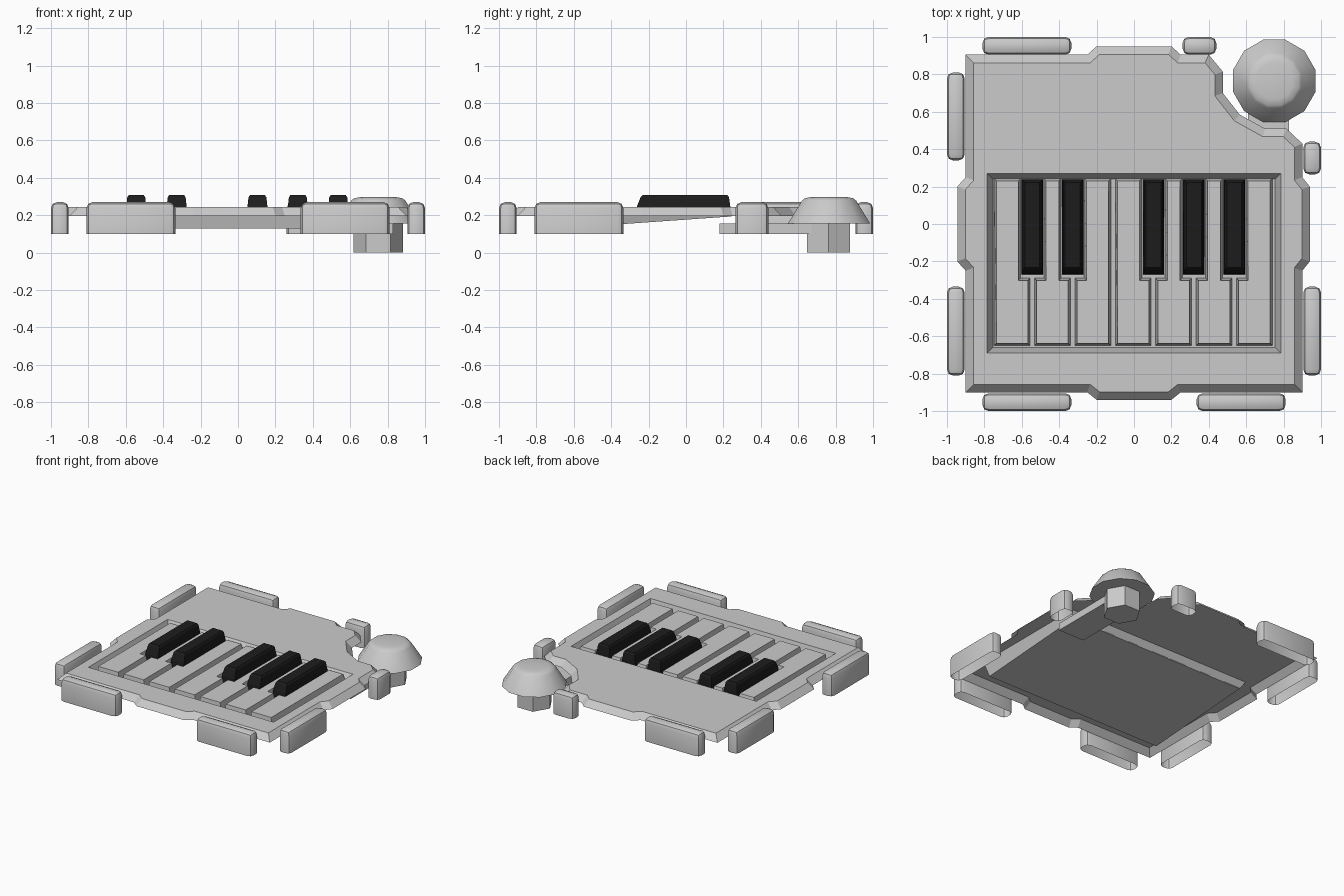
import bpy, bmesh
from math import pi
from mathutils import Vector, Matrix

if "Cube" in bpy.data.objects:
    bpy.data.objects.remove(bpy.data.objects["Cube"])

black = bpy.data.materials.new("black_key")
black.diffuse_color = (0.012, 0.012, 0.012, 1)
black.use_nodes = True
black.node_tree.nodes["Principled BSDF"].inputs["Base Color"].default_value = black.diffuse_color


def finish(bm, name, mat=None, smooth=False):
    bmesh.ops.recalc_face_normals(bm, faces=bm.faces) if mat or smooth else None
    me = bpy.data.meshes.new(name)
    bm.to_mesh(me)
    bm.free()
    ob = bpy.data.objects.new(name, me)
    bpy.context.collection.objects.link(ob)
    if mat:
        me.materials.append(mat)
    if smooth:
        bpy.ops.object.select_all(action='DESELECT')
        ob.select_set(True)
        bpy.context.view_layer.objects.active = ob
        bpy.ops.object.shade_smooth_by_angle(angle=0.7)
    return ob


def inset(pts, d):
    """Mitred inward offset of a counter-clockwise outline."""
    out = []
    for i, p in enumerate(pts):
        p = Vector(p)
        a = (p - Vector(pts[i - 1])).normalized()
        b = (Vector(pts[(i + 1) % len(pts)]) - p).normalized()
        na, nb = Vector((-a.y, a.x)), Vector((-b.y, b.x))
        out.append(p + (na + nb) * d / (1 + na.dot(nb)))
    return out


def ring(bm, pts, z):
    return [bm.verts.new((p[0], p[1], z(p[1]) if callable(z) else z)) for p in pts]


def bridge(bm, a, b):
    for i in range(len(a)):
        j = (i + 1) % len(a)
        bm.faces.new((a[i], a[j], b[j], b[i]))


def rect(x0, x1, y0, y1):
    return [(x0, y0), (x1, y0), (x1, y1), (x0, y1)]


def floor_z(y):
    return 0.128 + (y + 0.69) * 0.07


# Case: open shell with sloped skirt, corner cutout and tilted key well
outline = [(-.9, -.9), (-.25, -.9), (-.2, -.94), (.2, -.94), (.25, -.9), (.9, -.9),
           (.9, -.25), (.94, -.2), (.94, .2), (.9, .25), (.9, .43), (.815, .51),
           (.70, .51), (.565, .585), (.475, .70), (.475, .815), (.40, .905), (.25, .905),
           (.2, .95), (-.2, .95), (-.25, .905), (-.9, .905), (-.9, .25),
           (-.945, .2), (-.945, -.2), (-.9, -.25)]
well = rect(-.785, .785, -.69, .27)
bm = bmesh.new()
skirt = ring(bm, outline, 0.197)
edge = ring(bm, inset(outline, 0.043), 0.243)
bridge(bm, skirt, edge)
rim = ring(bm, well, 0.243)
low = ring(bm, inset(well, 0.03), floor_z)
bridge(bm, rim, low)
bm.faces.new(low)
fill = [bm.edges.get((r[i - 1], r[i])) for r in (edge, rim) for i in range(len(r))]
bmesh.ops.triangle_fill(bm, use_beauty=True, edges=fill, normal=(0, 0, 1))
bmesh.ops.recalc_face_normals(bm, faces=bm.faces)
bm.normal_update()
if max(bm.faces, key=lambda f: f.calc_area()).normal.z < 0:
    bmesh.ops.reverse_faces(bm, faces=bm.faces)
finish(bm, "case")

# White keys, notched on the sides that carry a black key
pitch = 0.216
x_left = -0.76
gaps = {1, 2, 4, 5, 6}
for k in range(7):
    a, b = x_left + k * pitch + .012, x_left + (k + 1) * pitch - .012
    pts = [(a, -.65), (b, -.65)]
    if k + 1 in gaps:
        n = b + .012 - .062
        pts += [(b, -.29), (n, -.29), (n, .243)]
    else:
        pts += [(b, .243)]
    if k in gaps:
        n = a - .012 + .062
        pts += [(n, .243), (n, -.29), (a, -.29)]
    else:
        pts += [(a, .243)]
    bm = bmesh.new()
    base = ring(bm, pts, floor_z)
    top = ring(bm, inset(pts, 0.012), 0.243)
    bridge(bm, base, top)
    bm.faces.new(top)
    finish(bm, f"white_key_{k + 1}")

# Black keys
for g in sorted(gaps):
    x = x_left + g * pitch
    bm = bmesh.new()
    rings = [ring(bm, rect(x - .057, x + .057, -.27, .238), floor_z),
             ring(bm, rect(x - .054, x + .054, -.265, .238), 0.24),
             ring(bm, rect(x - .048, x + .048, -.243, .23), 0.295),
             ring(bm, rect(x - .04, x + .04, -.232, .222), 0.308)]
    for r, s in zip(rings, rings[1:]):
        bridge(bm, r, s)
    bm.faces.new(rings[-1])
    finish(bm, f"black_key_{g}", black)

# Rounded bumpers around the edge, open underneath
bumpers = [(-.81, -.335, -1, -.905), (.335, .81, -1, -.905),
           (-.81, -.335, .905, 1), (.26, .44, .905, 1),
           (-1, -.905, .34, .81), (-1, -.905, -.81, -.335),
           (.905, 1, -.81, -.335), (.905, 1, .265, .44)]
for i, r in enumerate(bumpers):
    bm = bmesh.new()
    lo, hi = ring(bm, rect(*r), 0.10), ring(bm, rect(*r), 0.27)
    bridge(bm, lo, hi)
    bm.faces.new(hi)
    inner = [e for e in bm.edges if not e.is_boundary]
    bmesh.ops.bevel(bm, geom=inner, offset=0.032, segments=2, profile=0.5,
                    affect='EDGES', clamp_overlap=True)
    finish(bm, f"bumper_{i + 1}", smooth=True)

# Knob: twelve-sided cone with a shallow domed cap
bm = bmesh.new()
c = Vector((.75, .765, 0))
prev = None
for rad, z in ((.228, .155), (.15, .278), (.135, .29), (.10, .297)):
    vs = bmesh.ops.create_circle(bm, segments=12, radius=rad,
                                 matrix=Matrix.Translation(c + Vector((0, 0, z)))
                                 @ Matrix.Rotation(pi / 12, 4, 'Z'))["verts"]
    if prev:
        bridge(bm, prev, vs)
    else:
        bm.faces.new(vs)
    prev = vs
bm.faces.new(prev)
finish(bm, "knob", smooth=True)

# Six-sided knob stem
bm = bmesh.new()
bmesh.ops.create_cone(bm, segments=6, radius1=.132, radius2=.132, depth=.16, cap_ends=True,
                      matrix=Matrix.Translation((.75, .762, .08)) @ Matrix.Rotation(pi / 2, 4, 'Z'))
# make sure a corner points along x
if max(v.co.x for v in bm.verts) < .875:
    bmesh.ops.rotate(bm, verts=bm.verts, cent=(.75, .762, 0),
                     matrix=Matrix.Rotation(pi / 6, 3, 'Z'))
finish(bm, "knob_stem")

# Bracket joining the knob to the case
bm = bmesh.new()
lo, hi = (ring(bm, rect(.61, .83, .18, .68), z) for z in (.10, .155))
bridge(bm, lo, hi)
bm.faces.new(hi)
bm.faces.new(lo[::-1])
finish(bm, "knob_bracket")
